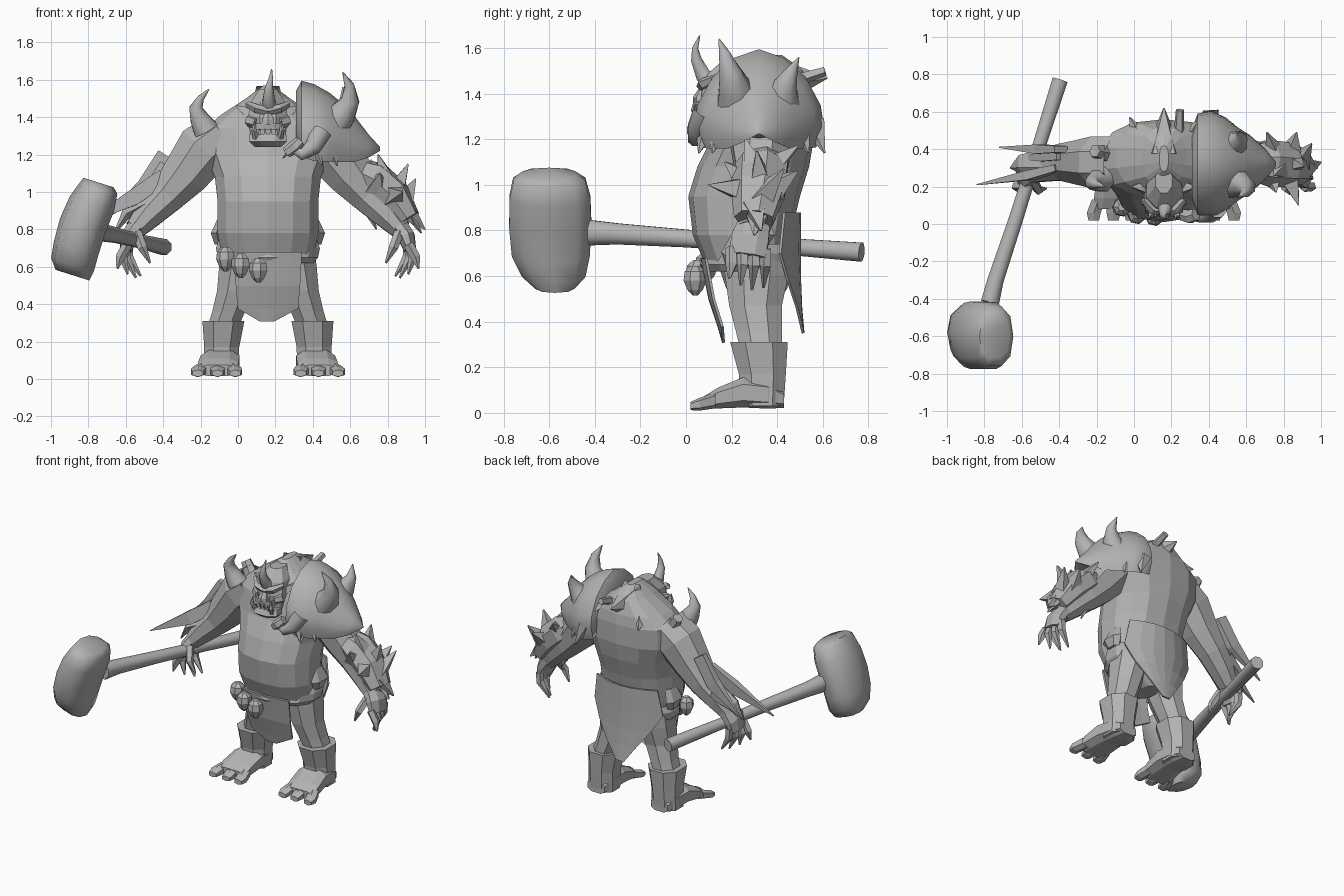
import bpy, bmesh, math
from mathutils import Vector

X, Y, Z = Vector((1, 0, 0)), Vector((0, 1, 0)), Vector((0, 0, 1))
CX = 0.16  # body symmetry line
grey = bpy.data.materials.new("stone_grey")
grey.diffuse_color = (0.45, 0.45, 0.45, 1)


def finish(name, bm, smooth=False):
    bmesh.ops.recalc_face_normals(bm, faces=bm.faces)
    me = bpy.data.meshes.new(name)
    bm.to_mesh(me)
    bm.free()
    ob = bpy.data.objects.new(name, me)
    bpy.context.collection.objects.link(ob)
    me.materials.append(grey)
    if smooth:
        bpy.context.view_layer.objects.active = ob
        ob.select_set(True)
        bpy.ops.object.shade_smooth_by_angle(angle=math.radians(50))
        ob.select_set(False)
    return ob


def circle(n, power):
    out = []
    for k in range(n):
        a = 2 * math.pi * (k + 0.5) / n
        c, s = math.cos(a), math.sin(a)
        out.append((math.copysign(abs(c) ** power, c), math.copysign(abs(s) ** power, s)))
    return out


def loft(name, pts, n=8, frame=None, mirror=False, smooth=False, ref=Y, power=1.0, start=True, shape=None):
    """Rings (x, y, z, ru, rv) along a path; frame fixes the ring axes."""
    bm = bmesh.new()
    P = [Vector(p[:3]) for p in pts]
    shape = shape or circle(n, power)
    n = len(shape)
    rings = []
    for i, p in enumerate(pts):
        if frame:
            u, v = frame
        else:
            t = (P[min(i + 1, len(P) - 1)] - P[max(i - 1, 0)]).normalized()
            r = ref if abs(t.dot(ref)) < 0.9 else Z
            u = (r - t * r.dot(t)).normalized()
            v = t.cross(u)
        ring = []
        for c, s in shape:
            q = P[i] + u * (c * p[3]) + v * (s * p[4])
            if mirror:
                q.x = 2 * CX - q.x
            ring.append(bm.verts.new(q))
        rings.append(ring)
    for a, b in zip(rings, rings[1:]):
        for k in range(n):
            bm.faces.new((a[k], a[(k + 1) % n], b[(k + 1) % n], b[k]))
    if start:
        bm.faces.new(rings[0])
    bm.faces.new(rings[-1])
    return finish(name, bm, smooth)


def both(name, pts, **kw):
    loft("right_" + name, pts, **kw)
    loft("left_" + name, pts, mirror=True, **kw)


def spike(name, a, b, r, n=5, flat=1.0, **kw):
    return loft(name, [(*a, r, r * flat), (*b, 0.004, 0.004)], n, start=False, **kw)


def horn(name, pts, r, n=8, **kw):
    m = len(pts) - 1
    return loft(name, [(*p, r * (1 - i / m) + 0.003, r * (1 - i / m) + 0.003)
                       for i, p in enumerate(pts)], n, smooth=True, start=False, **kw)


def sheet(name, rows, bow):
    """Hanging cloth from rows (z, left, right, y)."""
    bm = bmesh.new()
    grid = []
    for z, l, r, y in rows:
        xs = [l + (r - l) * k / 6 for k in range(7)]
        grid.append([bm.verts.new((x, y + bow * (x - CX) ** 2, z)) for x in xs])
    for a, b in zip(grid, grid[1:]):
        for k in range(6):
            bm.faces.new((a[k], a[k + 1], b[k + 1], b[k]))
    ob = finish(name, bm)
    ob.modifiers.new("thickness", "SOLIDIFY").thickness = 0.012


# torso with hump, from (z, half width, front y, back y)
body = [(0.62, .2, .14, .42), (0.66, .25, .08, .45), (0.78, .275, .03, .46), (0.95, .275, .01, .5),
        (1.08, .29, .05, .54), (1.2, .34, .11, .56), (1.34, .34, .14, .56), (1.41, .26, .16, .55),
        (1.5, .12, .2, .52), (1.57, .025, .28, .42)]
loft("torso", [(CX, (f + b) / 2, z, w, (b - f) / 2) for z, w, f, b in body],
     14, (X, Y), power=0.85, start=False)
loft("pelvis", [(CX, .3, .68, .265, .175), (CX, .31, .55, .2, .14), (CX, .31, .48, .06, .1)],
     12, (X, Y), start=False)
loft("belt", [(CX, .28, .62, .25, .2), (CX, .28, .65, .275, .22), (CX, .29, .7, .285, .21), (CX, .29, .74, .27, .2)],
     14, (X, Y), start=False)
both("belt_knob", [(-.1, .3, .72, .03, .05), (-.115, .3, .78, .035, .09), (-.09, .3, .86, .02, .06)],
     n=6, frame=(X, Y))

# charms hanging from the belt
for i, (x, y, z) in enumerate([(-.065, .09, .64), (.015, .05, .605), (.11, .04, .58)]):
    loft(f"charm_{i}", [(x, y, z + .065, .02, .02), (x, y, z + .04, .047, .047), (x, y, z, .052, .052),
                        (x, y, z - .04, .035, .035), (x, y, z - .065, .012, .012)], 7, (X, Y))

# loincloth
sheet("front_cloth", [(.68, -.02, .34, .075), (.5, -.01, .33, .11), (.38, .0, .32, .15), (.31, .12, .19, .17)], .6)
sheet("back_cloth", [(.88, -.08, .40, .505), (.7, -.11, .43, .505), (.58, -.04, .37, .505), (.46, .05, .28, .51),
                     (.35, .13, .19, .52)], -1.2)

# legs, cuffs, feet and toes
both("leg", [(.03, .31, .68, .13, .16), (.01, .31, .6, .12, .15), (-.015, .305, .47, .105, .125),
             (-.05, .32, .36, .095, .11), (-.08, .33, .28, .09, .1)], n=8, frame=(X, Y), start=False)
both("cuff", [(-.078, .32, .31, .12, .135), (-.087, .335, .17, .1, .11), (-.09, .335, .03, .1, .1)],
     n=8, frame=(X, Y), power=0.85)
both("foot", [(-.09, .43, .06, .07, .04), (-.09, .36, .08, .1, .065), (-.095, .25, .09, .11, .07),
              (-.105, .14, .065, .115, .048), (-.11, .08, .045, .11, .03)], n=8, frame=(X, Z), power=0.7)
for i, (x, dx) in enumerate([(-.19, -.025), (-.11, 0), (-.03, .015)]):
    both(f"toe_{i}", [(x, .13, .055, .04, .035), (x + dx, .06, .038, .042, .028), (x + dx, .02, .03, .032, .018)],
         n=6, frame=(X, Z), power=0.8, start=False)

# arms, palms and fingers
both("arm", [(-.08, .33, 1.31, .15, .14), (-.185, .33, 1.225, .15, .16), (-.285, .33, 1.09, .125, .135),
             (-.38, .33, .98, .105, .105), (-.48, .31, .88, .09, .085), (-.55, .29, .8, .075, .06)], n=8, start=False)
both("palm", [(-.53, .3, .83, .075, .055), (-.58, .28, .76, .09, .05), (-.6, .27, .69, .085, .035)], n=8, start=False)
for i, (y, x, z) in enumerate([(.2, -.645, .6), (.25, -.59, .57), (.3, -.545, .55), (.35, -.52, .56)]):
    both(f"finger_{i}", [(-.59, y, .72, .028, .028), (-.63 + .015 * i, y, .65, .027, .027),
                         (x, y - .01, z - .01, .006, .006)], n=5, start=False)
both("thumb", [(-.54, .23, .78, .028, .028), (-.51, .18, .7, .026, .026), (-.47, .19, .62, .006, .006)], n=5, start=False)

# right shoulder horn and stub, forearm blades
horn("shoulder_horn", [(-.17, .24, 1.33), (-.205, .23, 1.39), (-.225, .22, 1.45), (-.2, .21, 1.5), (-.155, .2, 1.55)], .07)
loft("shoulder_stub", [(-.13, .37, 1.3, .055, .055), (-.21, .39, 1.42, .035, .035)], 6)
blades = [((-.39, .40, 1.2), (-.5, .4, 1.03), (-.72, .41, .85)),
          ((-.4, .3, 1.08), (-.56, .26, .97), (-.84, .21, .82)),
          ((-.38, .36, 1.14), (-.47, .36, 1.0), (-.62, .35, .84))]
for i, (a, b, c) in enumerate(blades):
    loft(f"forearm_blade_{i}", [(*a, .025, .06), (*b, .035, .06), (*c, .004, .004)], 4)

# left forearm bracer with chunky spikes
loft("bracer", [(.66, .33, 1.1, .11, .08), (.72, .33, 1.07, .13, .105), (.82, .32, .98, .125, .105), (.91, .3, .85, .09, .07)],
     7, start=False)
tips = [((.76, .36, 1.06), (.71, .49, 1.17)), ((.79, .3, 1.06), (.75, .26, 1.2)),
        ((.84, .33, 1.0), (.91, .31, 1.15)), ((.84, .38, .98), (.87, .49, 1.06)),
        ((.88, .33, .94), (.95, .43, 1.07)), ((.83, .25, .98), (.88, .1, 1.0)),
        ((.9, .3, .9), (1.0, .33, .8)), ((.74, .26, 1.02), (.76, .17, 1.1))]
for i, (a, b) in enumerate(tips):
    spike(f"bracer_spike_{i}", a, b, .07, 4)
both("forearm_fringe", [(-.47, .33, .95, .09, .05), (-.6, .32, .88, .06, .03), (-.66, .3, .78, .005, .005)], n=5, start=False)

# left shoulder guard: peaked shell with flared flanks and arched underside
half = [(.4, .82), (.75, .42), (.95, -.1), (1, -.55), (.88, -1), (.6, -.72), (.3, -.6)]
shell = [(0, 1)] + half + [(0, -.66)] + [(-c, s) for c, s in reversed(half)]
loft("shoulder_guard", [(.31, .32, 1.41, .19, .13), (.34, .32, 1.39, .27, .205), (.41, .32, 1.37, .285, .205),
                        (.49, .32, 1.345, .25, .185), (.55, .32, 1.32, .2, .16), (.62, .32, 1.285, .155, .125),
                        (.7, .32, 1.245, .085, .06), (.76, .32, 1.23, .01, .01)],
     frame=(Y, Z), smooth=True, shape=shell)
horn("guard_front_horn", [(.5, .23, 1.35), (.56, .215, 1.42), (.6, .195, 1.49), (.595, .17, 1.57), (.56, .145, 1.64)], .1)
horn("guard_rear_horn", [(.5, .42, 1.35), (.55, .43, 1.42), (.575, .46, 1.49), (.56, .495, 1.56)], .09)
horn("guard_tusk", [(.44, .09, 1.32), (.4, .05, 1.24), (.34, .04, 1.2), (.28, .05, 1.23), (.24, .07, 1.18)], .06)
loft("guard_ring", [(.26, .05, 1.21, .035, .03), (.3, .04, 1.24, .04, .035), (.33, .05, 1.27, .035, .03)], 6)
for i, (x, y) in enumerate([(.4, .1), (.48, .15), (.48, .5), (.4, .56)]):
    spike(f"guard_fringe_{i}", (x, y, 1.27), (x + .05, y + (y - .32) * .2, 1.14), .06, 5, .8)
spike("arm_fur", (.58, .33, 1.18), (.74, .35, .8), .12, 5, .8)

# crest point and tufts at the back of the hump
spike("hump_point", (CX, .38, 1.46), (CX, .62, 1.47), .13, 5, .8)
loft("back_stub", [(.24, .48, 1.46, .03, .03), (.245, .61, 1.5, .022, .022)], 5)
for i, (x, z) in enumerate([(.02, 1.4), (.31, 1.42)]):
    spike(f"back_tuft_{i}", (x, .47, z), (x + .3 * (x - CX), .57, z - .05), .06, 4, .6)

# head: skull, brow, nose, jaw, teeth, tusks, ears, forehead horn
loft("head", [(CX, .17, 1.25, .06, .08), (CX, .16, 1.3, .1, .1), (CX, .16, 1.4, .115, .1),
              (CX, .18, 1.48, .1, .1), (CX, .23, 1.55, .05, .07)], 8, (X, Y))
loft("jaw", [(CX, .11, 1.24, .075, .05), (CX, .09, 1.27, .11, .07), (CX, .1, 1.31, .105, .06)], 8, (X, Y))
loft("upper_lip", [(CX, .08, 1.335, .08, .035), (CX, .08, 1.365, .07, .04)], 8, (X, Y))
loft("nose", [(CX, .06, 1.36, .04, .03), (CX, .06, 1.385, .035, .03), (CX, .08, 1.43, .018, .02)], 6, (X, Y))
both("brow", [(CX, .075, 1.43, .03, .022), (.1, .08, 1.445, .03, .025), (.05, .13, 1.47, .015, .015)], n=5)
both("cheek", [(.1, .09, 1.37, .025, .03), (.065, .13, 1.38, .04, .035)], n=6)
both("tusk", [(.095, .06, 1.29, .018, .018), (.085, .035, 1.33, .014, .014), (.09, .04, 1.38, .003, .003)], n=5)
both("ear", [(.07, .19, 1.41, .04, .035), (.03, .2, 1.44, .03, .025), (-.01, .2, 1.46, .004, .004)], n=4)
for i in range(4):
    x = .115 + .03 * i
    spike(f"tooth_{i}", (x, .045, 1.305), (x, .04, 1.335), .011, 4)
horn("forehead_horn", [(.17, .13, 1.44), (.165, .075, 1.48), (.165, .045, 1.55), (.175, .04, 1.6), (.18, .06, 1.655)], .045)

# war hammer: handle and tilted head
loft("hammer_handle", [(-.395, .77, .705, .045, .045), (-.52, .38, .735, .038, .038), (-.64, 0, .765, .042, .042),
                       (-.74, -.3, .785, .05, .047), (-.77, -.42, .79, .06, .053)], 8, ref=Z, smooth=True)
loft("hammer_head", [(-.885, -.575, .555, .09, .095), (-.885, -.58, .61, .145, .12), (-.865, -.593, .7, .178, .125),
                     (-.83, -.595, .82, .188, .128), (-.78, -.597, .94, .185, .125), (-.745, -.6, 1.02, .165, .105),
                     (-.745, -.6, 1.05, .12, .085)],
     10, (Y, Vector((.95, 0, -.3))), smooth=True, power=0.82)
